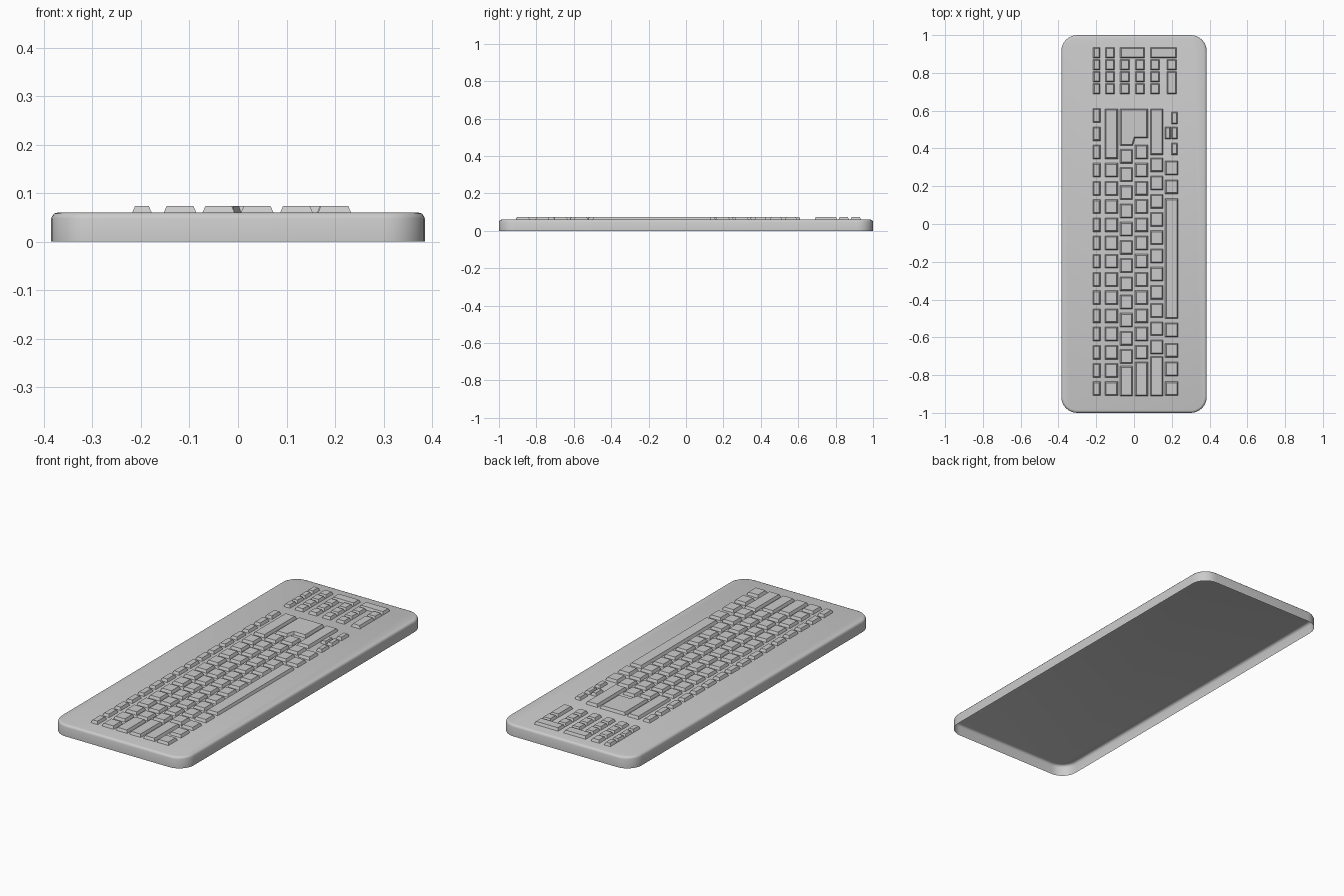
import bpy, bmesh, math
from mathutils import Vector

if "Cube" in bpy.data.objects:
    bpy.data.objects.remove(bpy.data.objects["Cube"])

PLATE_Z, KEY_Z = 0.06, 0.074


def finish(bm, name):
    bmesh.ops.recalc_face_normals(bm, faces=bm.faces)
    mesh = bpy.data.meshes.new(name)
    bm.to_mesh(mesh)
    bm.free()
    ob = bpy.data.objects.new(name, mesh)
    bpy.context.collection.objects.link(ob)
    return ob


def loft(bm, loops):
    """Skin a stack of equal rings and cap the last one; the base stays open."""
    rings = [[bm.verts.new(p) for p in loop] for loop in loops]
    n = len(rings[0])
    for a, b in zip(rings, rings[1:]):
        for i in range(n):
            j = (i + 1) % n
            bm.faces.new((a[i], a[j], b[j], b[i]))
    bm.faces.new(rings[-1])


def rounded_rect(hx, hy, r, z, seg=8):
    pts = []
    for q, (sx, sy) in enumerate(((1, 1), (-1, 1), (-1, -1), (1, -1))):
        for i in range(seg + 1):
            a = math.pi / 2 * (q + i / seg)
            pts.append((sx * (hx - r) + r * math.cos(a),
                        sy * (hy - r) + r * math.sin(a), z))
    return pts


def inset(pts, d):
    """Offset a counter-clockwise outline inwards."""
    out = []
    for i, p in enumerate(pts):
        p = Vector(p)
        e1 = (p - Vector(pts[i - 1])).normalized()
        e2 = (Vector(pts[(i + 1) % len(pts)]) - p).normalized()
        n1, n2 = Vector((-e1.y, e1.x)), Vector((-e2.y, e2.x))
        out.append(p + (n1 + n2) * d / (1 + n1.dot(n2)))
    return out


def key_outline(bm, pts, d=0.006):
    loft(bm, [[(x, y, PLATE_Z) for x, y in pts],
              [(x, y, KEY_Z) for x, y in inset(pts, d)]])


def key(bm, xs, y0, y1):
    x0, x1 = xs
    key_outline(bm, [(x0, y0), (x1, y0), (x1, y1), (x0, y1)])


# Case: open-bottomed shell with rounded corners and a soft top edge
bm = bmesh.new()
loft(bm, [rounded_rect(0.385 - d, 1 - d, 0.085 - d, z) for d, z in
          ((0, 0), (0, 0.048), (0.002, 0.053), (0.006, 0.058), (0.013, PLATE_Z))])
case = finish(bm, "keyboard_case")
bpy.context.view_layer.objects.active = case
case.select_set(True)
bpy.ops.object.shade_smooth_by_angle(angle=math.radians(40))

# Main block: rows of equal keys (row span in x, first y, count)
P, L = 0.0964, 0.074
ROWS = [(-0.218, -0.178), (-0.153, -0.086), (-0.073, -0.007),
        (0.006, 0.073), (0.087, 0.154), (0.165, 0.233)]
bm = bmesh.new()
for row, start, count in ((0, -0.909, 16), (1, -0.909, 13), (2, -0.739, 12),
                          (3, -0.716, 12), (4, -0.688, 11)):
    for k in range(count):
        key(bm, ROWS[row], start + P * k, start + P * k + L)
finish(bm, "main_keys")

# Wide keys at the row ends and the bottom row
bm = bmesh.new()
for row, y0, y1 in ((1, 0.345, 0.61), (2, -0.91, -0.753), (3, -0.91, -0.73),
                    (4, -0.91, -0.702), (4, 0.366, 0.61)):
    key(bm, ROWS[row], y0, y1)
for y0 in (-0.909, -0.805, -0.706, -0.598, 0.16, 0.26):
    key(bm, ROWS[5], y0, y0 + L)
finish(bm, "modifier_keys")

bm = bmesh.new()
key(bm, ROWS[5], -0.5, 0.134)
finish(bm, "space_bar")

# Stepped return key
bm = bmesh.new()
key_outline(bm, [(-0.073, 0.415), (-0.007, 0.415), (0.006, 0.455),
                 (0.073, 0.455), (0.073, 0.61), (-0.073, 0.61)])
finish(bm, "return_key")

# Arrow keys
bm = bmesh.new()
for xs, y0 in (((0.198, 0.231), 0.366), ((0.198, 0.231), 0.45),
               ((0.163, 0.195), 0.45), ((0.198, 0.231), 0.53)):
    key(bm, xs, y0, y0 + 0.063)
finish(bm, "arrow_keys")

# Number pad
bm = bmesh.new()
PAD_P, PAD_L, PAD_Y = 0.0638, 0.056, 0.688
PAD = [(-0.216, -0.18), (-0.152, -0.103), (-0.073, -0.024),
       (0.007, 0.056), (0.087, 0.136)]
for i, xs in enumerate(PAD):
    for k in range(4 if i < 2 else 3):
        key(bm, xs, PAD_Y + PAD_P * k, PAD_Y + PAD_P * k + PAD_L)
top = PAD_Y + 3 * PAD_P
key(bm, (-0.073, 0.056), top, top + PAD_L)
key(bm, (0.087, 0.226), top, top + PAD_L)
key(bm, (0.175, 0.226), PAD_Y + 2 * PAD_P, PAD_Y + 2 * PAD_P + PAD_L)
key(bm, (0.175, 0.226), PAD_Y, PAD_Y + PAD_P + PAD_L)
finish(bm, "number_pad_keys")
